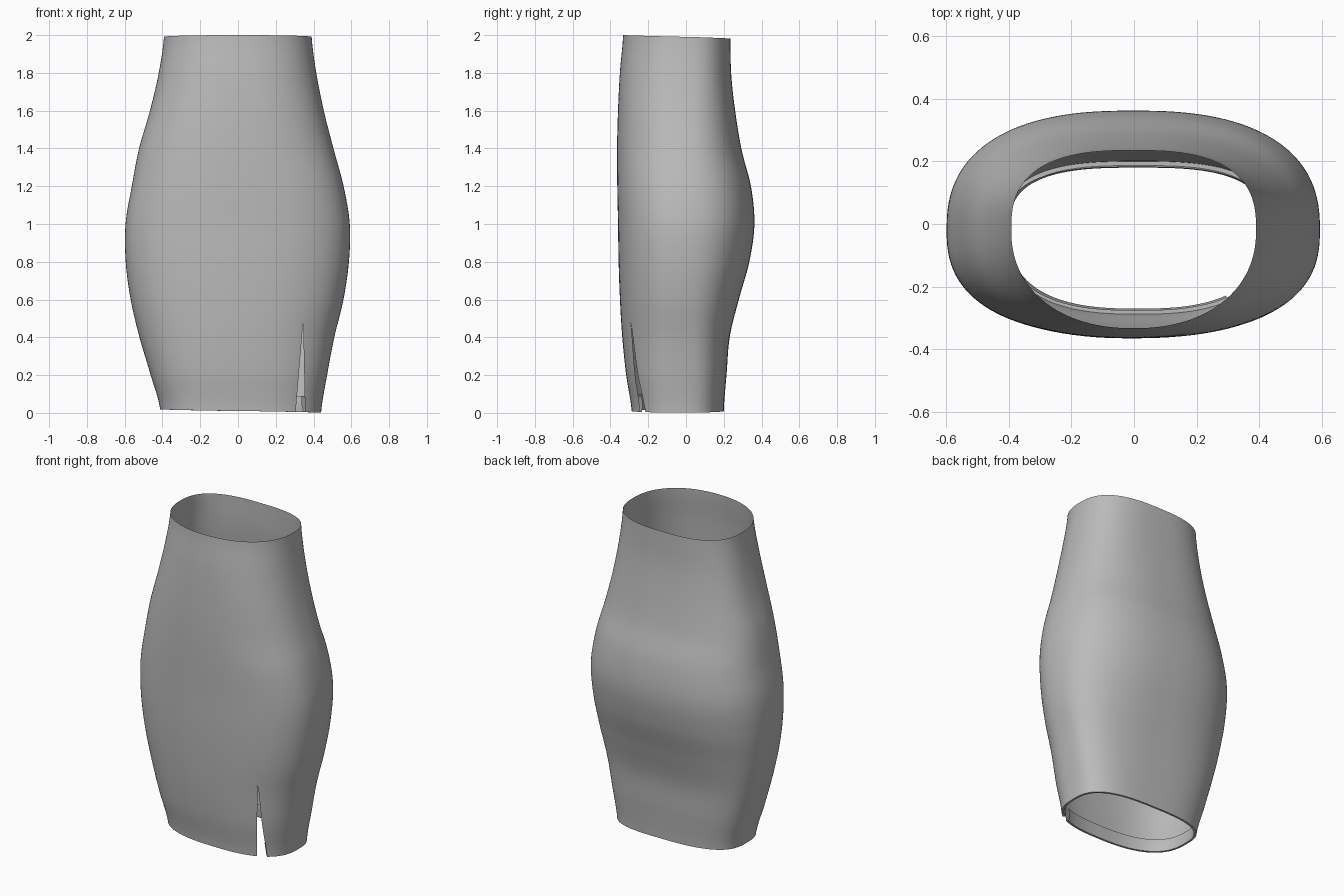
import bpy
import bmesh
import math

cube = bpy.data.objects.get("Cube")
if cube:
    bpy.data.objects.remove(cube)

# Height, right, left, front, back, front roundness, back roundness
PROFILE = [
    (0.0, -.412, .44, -.288, .20, 2.6, 2.9),
    (0.2, -.467, .472, -.318, .215, 2.6, 2.9),
    (0.4, -.525, .51, -.338, .232, 2.5, 2.8),
    (0.6, -.57, .558, -.35, .28, 2.5, 2.6),
    (0.8, -.595, .587, -.357, .335, 2.5, 2.5),
    (1.0, -.595, .592, -.36, .362, 2.5, 2.5),
    (1.2, -.562, .56, -.364, .345, 2.5, 2.5),
    (1.4, -.524, .507, -.365, .295, 2.4, 2.5),
    (1.6, -.467, .456, -.36, .262, 2.4, 2.6),
    (1.8, -.421, .416, -.35, .24, 2.3, 2.7),
    (2.0, -.392, .39, -.333, .235, 2.2, 2.7),
]
ROWS, COLUMNS = 100, 120
SLIT_TOP = 0.48
HEM = 0.022


def section(z):
    """Smoothly blended profile values at a height."""
    t = z / 0.2
    i = min(int(t + 1e-6), len(PROFILE) - 2)
    t -= i
    p = [PROFILE[min(max(i + k, 0), len(PROFILE) - 1)] for k in (-1, 0, 1, 2)]
    return [b + 0.5 * t * (c - a + t * (2*a - 5*b + 4*c - d + t * (3*(b - c) + d - a)))
            for a, b, c, d in zip(*p)][1:]


def power(v, e):
    return math.copysign(abs(v) ** e, v)


def ring(z, inset=0.0):
    """Points around the cloth, running from one slit edge to the other."""
    x0, x1, y0, y1, nf, nb = section(z)
    cx, cy, a = (x0 + x1) / 2, -0.02, (x1 - x0) / 2
    opening = max(0, 1 - z / SLIT_TOP)
    apex = cx + a * 0.645
    low = 0.345 if z < SLIT_TOP else apex
    edges = (low + 0.01 * opening, low - 0.04 * opening)
    start, end = [-math.acos(((x - cx) / a) ** (nf / 2)) for x in edges]
    end += 2 * math.pi
    points = []
    for j in range(COLUMNS + 1):
        angle = start + (end - start) * j / COLUMNS
        c, s = math.cos(angle), math.sin(angle)
        n, depth = (nb, y1 - cy) if s > 0 else (nf, cy - y0)
        x = cx + (a - inset) * power(c, 2 / n)
        y = cy + (depth - inset) * power(s, 2 / n)
        # Slightly tilted waist and hem edges
        tilt = (z / 2) * (-0.009 - 0.009 * s) + (1 - z / 2) * (0.01 - 0.008 * c)
        points.append((x, y, z + tilt))
    return points


# Turned-in hem first, then the outer cloth from bottom to top
rings = [ring(0.085, HEM), ring(0.04, HEM), ring(0.0, HEM * 0.6)]
heights = sorted({2 * i / ROWS for i in range(ROWS + 1)})
rings += [ring(z) for z in heights]

bm = bmesh.new()
grid = [[bm.verts.new(p) for p in r] for r in rings]
for low, high in zip(grid, grid[1:]):
    for j in range(COLUMNS):
        bm.faces.new((low[j], low[j + 1], high[j + 1], high[j]))
# Close the seam above the slit
bmesh.ops.remove_doubles(bm, verts=bm.verts, dist=0.0004)

mesh = bpy.data.meshes.new("skirt")
bm.to_mesh(mesh)
bm.free()
skirt = bpy.data.objects.new("skirt", mesh)
bpy.context.collection.objects.link(skirt)

# Plain grey cloth
cloth = bpy.data.materials.new("grey cloth")
cloth.use_nodes = True
colour = (0.5, 0.5, 0.5, 1)
cloth.diffuse_color = colour
cloth.node_tree.nodes["Principled BSDF"].inputs["Base Color"].default_value = colour
mesh.materials.append(cloth)

bpy.context.view_layer.objects.active = skirt
skirt.select_set(True)
bpy.ops.object.shade_smooth_by_angle(angle=math.radians(50))
